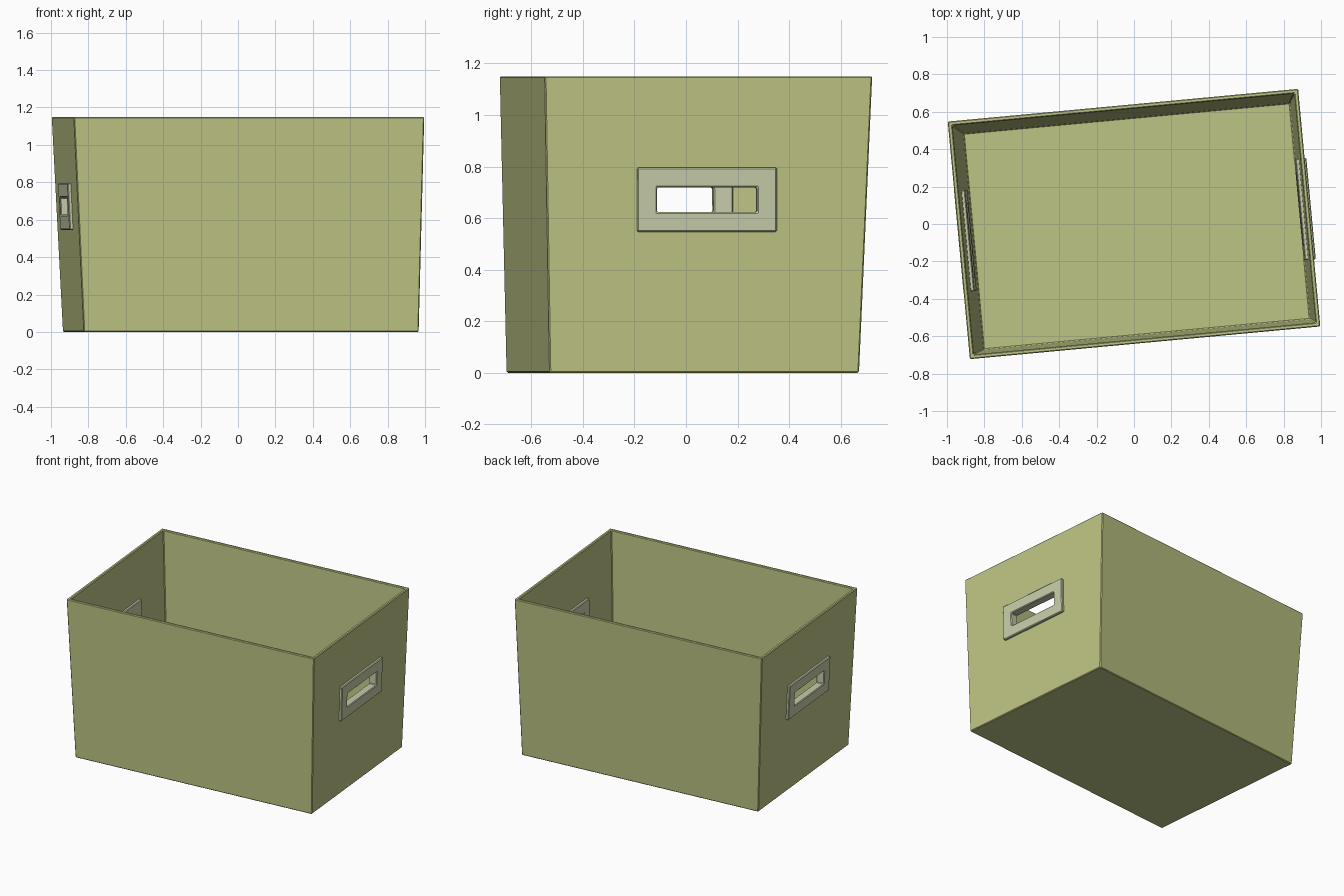
import bpy, bmesh, math
from mathutils import Vector

if "Cube" in bpy.data.objects:
    bpy.data.objects.remove(bpy.data.objects["Cube"])

YAW = math.radians(5.33)      # the crate stands slightly turned
H, T = 1.15, 0.023            # height, wall thickness
TOP = (0.0, 0.0, 0.941, 0.638)          # centre x, y, half length, half width
BOT = (0.0138, -0.0138, 0.899, 0.603)


def material(name, col):
    m = bpy.data.materials.new(name)
    m.diffuse_color = (*col, 1)
    m.use_nodes = True
    m.node_tree.nodes["Principled BSDF"].inputs["Base Color"].default_value = m.diffuse_color
    return m


olive = material("olive_card", (0.515, 0.555, 0.232))
pale = material("pale_grey_green", (0.575, 0.605, 0.40))


def section(z):
    k = z / H
    return [b + (t - b) * k for b, t in zip(BOT, TOP)]


def finish(bm, name, mat, bevel=0.0):
    bmesh.ops.recalc_face_normals(bm, faces=bm.faces)
    me = bpy.data.meshes.new(name)
    bm.to_mesh(me)
    bm.free()
    ob = bpy.data.objects.new(name, me)
    bpy.context.collection.objects.link(ob)
    ob.rotation_euler.z = YAW
    me.materials.append(mat)
    if bevel:
        b = ob.modifiers.new("edge", 'BEVEL')
        b.width, b.segments, b.limit_method = bevel, 1, 'ANGLE'
    return ob


def bridge(bm, a, b):
    for i in range(4):
        j = (i + 1) % 4
        bm.faces.new((a[i], a[j], b[j], b[i]))


# Tapered open box: outer bottom, outer rim, inner rim, inner floor
bm = bmesh.new()
loops = []
for z, inset in ((0, 0), (H, 0), (H, T), (T, T)):
    cx, cy, hx, hy = section(z)
    loops.append([bm.verts.new((cx + sx * (hx - inset), cy + sy * (hy - inset), z))
                  for sx, sy in ((-1, -1), (1, -1), (1, 1), (-1, 1))])
for a, b in zip(loops, loops[1:]):
    bridge(bm, a, b)
bm.faces.new(loops[0])
bm.faces.new(loops[-1])
box = finish(bm, "box", olive, 0.005)

# Cutter for both grip openings, hidden behind the frames
CY, CZ = -0.006, 0.671
bm = bmesh.new()
bmesh.ops.create_cube(bm, size=1)
for v in bm.verts:
    v.co = Vector((v.co.x * 3, CY + v.co.y * 0.43, CZ + v.co.z * 0.13))
cutter = finish(bm, "grip_cutter", olive)
cutter.hide_render = True
cutter.display_type = 'WIRE'
cut = box.modifiers.new("grip_holes", 'BOOLEAN')
cut.operation, cut.object, cut.solver = 'DIFFERENCE', cutter, 'EXACT'

# Grip frames follow the slope of each end wall and show on both sides of it
for side, name in ((1, "right_grip_frame"), (-1, "left_grip_frame")):
    bm = bmesh.new()
    rings = []
    for off, hy, hz in ((0.018, 0.272, 0.125), (0.018, 0.195, 0.048),
                        (-T - 0.018, 0.195, 0.048), (-T - 0.018, 0.272, 0.125)):
        ring = []
        for sy, sz in ((-1, -1), (1, -1), (1, 1), (-1, 1)):
            z = CZ + sz * hz
            cx, _, hx, _ = section(z)
            ring.append(bm.verts.new((cx + side * (hx + off), CY + sy * hy, z)))
        rings.append(ring)
    for a, b in zip(rings, rings[1:] + rings[:1]):
        bridge(bm, a, b)
    finish(bm, name, pale, 0.005)
